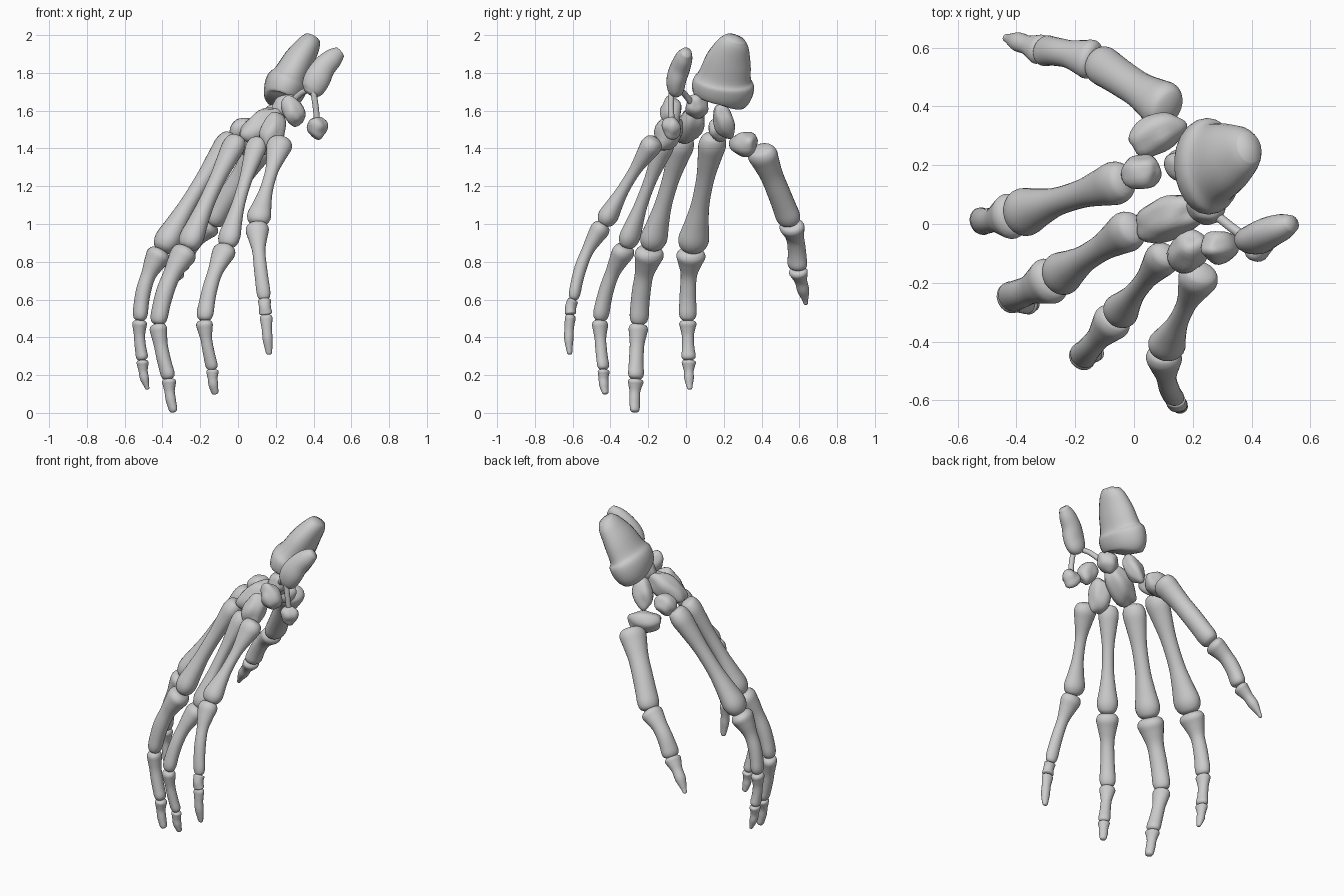
import bpy, bmesh, math
from mathutils import Vector, noise

if "Cube" in bpy.data.objects:
    bpy.data.objects.remove(bpy.data.objects["Cube"])

SIDES = 24


def finish(name, bm):
    bmesh.ops.recalc_face_normals(bm, faces=bm.faces)
    me = bpy.data.meshes.new(name)
    bm.to_mesh(me)
    bm.free()
    for p in me.polygons:
        p.use_smooth = True
    ob = bpy.data.objects.new(name, me)
    bpy.context.collection.objects.link(ob)
    return ob


def spline(keys, steps):
    """Catmull-Rom through equally long tuples."""
    out = []
    k = [Vector(q) for q in keys]
    for i in range(len(k) - 1):
        p0, p1, p2, p3 = k[max(i - 1, 0)], k[i], k[i + 1], k[min(i + 2, len(k) - 1)]
        for s in range(steps):
            t = s / steps
            out.append(0.5 * (2 * p1 + (p2 - p0) * t + (2 * p0 - 5 * p1 + 4 * p2 - p3) * t * t
                              + (3 * p1 - p0 - 3 * p2 + p3) * t ** 3))
    return out + [k[-1]]


def loft(name, centres, radii, side):
    """Elliptical rings along a path; radii are (sideways, depth) pairs."""
    bm = bmesh.new()
    rings = []
    n = len(centres)
    for i, (c, (ru, rv)) in enumerate(zip(centres, radii)):
        t = (centres[min(i + 1, n - 1)] - centres[max(i - 1, 0)]).normalized()
        u = (side - t * side.dot(t)).normalized()
        v = t.cross(u)
        rings.append([bm.verts.new(c + u * ru * math.cos(a) + v * rv * math.sin(a))
                      for a in (2 * math.pi * j / SIDES for j in range(SIDES))])
    for r0, r1 in zip(rings, rings[1:]):
        for j in range(SIDES):
            k = (j + 1) % SIDES
            bm.faces.new((r0[j], r0[k], r1[k], r1[j]))
    for ring, c, nxt, r in ((rings[0], centres[0], centres[1], radii[0]),
                            (rings[-1], centres[-1], centres[-2], radii[-1])):
        tip = bm.verts.new(c + (c - nxt).normalized() * min(r) * 0.25)
        for j in range(SIDES):
            bm.faces.new((ring[j], ring[(j + 1) % SIDES], tip))
    return finish(name, bm)


def long_bone(name, a, b, r0, rm, r1, side, bow=0.0):
    """Knobbed base, waisted shaft and rounded head."""
    a, b = Vector(a), Vector(b)
    prof = spline([(0, .58 * r0), (.025, .85 * r0), (.09, r0), (.2, .6 * r0 + .4 * rm), (.38, rm),
                   (.6, rm), (.77, .5 * rm + .5 * r1), (.9, r1), (.97, .85 * r1), (1, .55 * r1)], 4)
    lift = side.cross(b - a).normalized()
    if lift.x > 0:
        lift = -lift
    centres = [a.lerp(b, t) + lift * bow * math.sin(math.pi * t) for t, r in prof]
    radii = [(r * 1.03, r * (.9 - .06 * math.cos(2 * math.pi * t))) for t, r in prof]
    loft(name, centres, radii, side)


def lump(name, a, b, r, seed=0, rough=.25):
    """Irregular pebble-like wrist bone reaching from a to b."""
    a, b = Vector(a), Vector(b)
    q = (b - a).to_track_quat('Z', 'Y')
    bm = bmesh.new()
    bmesh.ops.create_uvsphere(bm, u_segments=24, v_segments=16, radius=1)
    for v in bm.verts:
        f = 1 + rough * noise.noise(v.co * 1.1 + Vector((seed * 7.3, 1.7, 4.1)))
        p = Vector((v.co.x * r, v.co.y * r, v.co.z * (b - a).length / 2)) * f
        v.co = (a + b) / 2 + q @ p
    finish(name, bm)


# Fingers: joint positions from wrist to tip, then (base, shaft, head) radii per bone
fingers = {
    "index": ([(-.03, .15, 1.47), (-.405, .03, .86), (-.52, .01, .49), (-.505, .015, .28), (-.478, .02, .125)],
              [(.072, .047, .08), (.076, .042, .046), (.045, .031, .037), (.037, .025, .015)]),
    "middle": ([(.0, -.01, 1.46), (-.27, -.185, .87), (-.425, -.25, .47), (-.365, -.265, .18), (-.34, -.27, .005)],
               [(.068, .045, .072), (.078, .049, .051), (.052, .038, .042), (.042, .028, .026)]),
    "ring": ([(.11, -.1, 1.45), (-.06, -.315, .88), (-.18, -.455, .49), (-.135, -.435, .23), (-.12, -.425, .1)],
             [(.058, .035, .06), (.064, .04, .046), (.046, .031, .034), (.034, .026, .02)]),
    "little": ([(.23, -.16, 1.45), (.1, -.435, 1.0), (.14, -.595, .6), (.148, -.61, .52), (.165, -.615, .31)],
               [(.066, .034, .062), (.06, .034, .036), (.034, .031, .034), (.033, .026, .018)]),
    "thumb": ([(.12, .39, 1.4), (-.13, .555, 1.0), (-.31, .59, .76), (-.44, .635, .575)],
              [(.08, .06, .065), (.066, .047, .052), (.05, .032, .015)]),
}
for finger, (joints, radii) in fingers.items():
    d = Vector(joints[2]) - Vector(joints[0])
    side = Vector((-d.y, d.x, 0)).normalized()
    parts = ["metacarpal", "proximal_phalanx", "middle_phalanx", "distal_phalanx"]
    if finger == "thumb":
        parts.remove("middle_phalanx")
    for i, part in enumerate(parts):
        bow = {"proximal_phalanx": .03}.get(part, .008)
        long_bone(f"{finger}_{part}", joints[i], joints[i + 1], *radii[i], side, bow)

# Wrist bones
lump("scaphoid", (.21, .17, 1.63), (.13, .23, 1.46), .055, 1)
lump("trapezium", (-.02, .26, 1.42), (.17, .35, 1.43), .066, 2)
lump("trapezoid", (-.03, .17, 1.46), (.08, .18, 1.54), .058, 3)
lump("capitate", (.01, -.01, 1.45), (.23, .06, 1.6), .072, 4)
lump("lunate", (.19, .06, 1.6), (.31, .05, 1.65), .062, 5)
lump("triquetrum", (.26, -.08, 1.67), (.32, -.08, 1.52), .056, 6)
lump("hamate", (.2, -.05, 1.58), (.17, -.14, 1.39), .066, 7)
lump("pisiform", (.42, -.075, 1.57), (.42, -.075, 1.45), .052, 8)

# Forearm stumps: (x, y, z, sideways radius, depth radius)
stumps = {
    "radius": [(.22, .18, 1.65, .115, .075), (.225, .185, 1.665, .148, .095), (.243, .193, 1.705, .163, .11),
               (.262, .2, 1.75, .162, .112), (.28, .206, 1.785, .14, .094), (.325, .225, 1.87, .12, .082),
               (.375, .25, 1.95, .085, .062), (.393, .262, 1.982, .055, .045)],
    "ulna": [(.38, -.06, 1.69, .03, .035), (.395, -.055, 1.715, .045, .06), (.42, -.05, 1.77, .053, .07),
             (.455, -.03, 1.83, .053, .062), (.505, -.01, 1.88, .045, .052), (.54, .003, 1.91, .028, .032)],
}
for name, keys in stumps.items():
    centres = spline([k[:3] for k in keys], 4)
    radii = [tuple(r) for r in spline([k[3:] for k in keys], 4)]
    loft(name, centres, radii, Vector((0, 1, 0)))

# Thin ligament stalks from the ulna
stalks = {
    "ulna_stalk_outer": [(.395, -.075, 1.72), (.41, -.08, 1.63), (.42, -.075, 1.53)],
    "ulna_stalk_inner": [(.37, -.04, 1.71), (.33, -.01, 1.69), (.28, .03, 1.64)],
}
for name, pts in stalks.items():
    path = spline(pts, 5)
    loft(name, path, [(.016, .016)] * len(path), Vector((0, 1, .1)))
